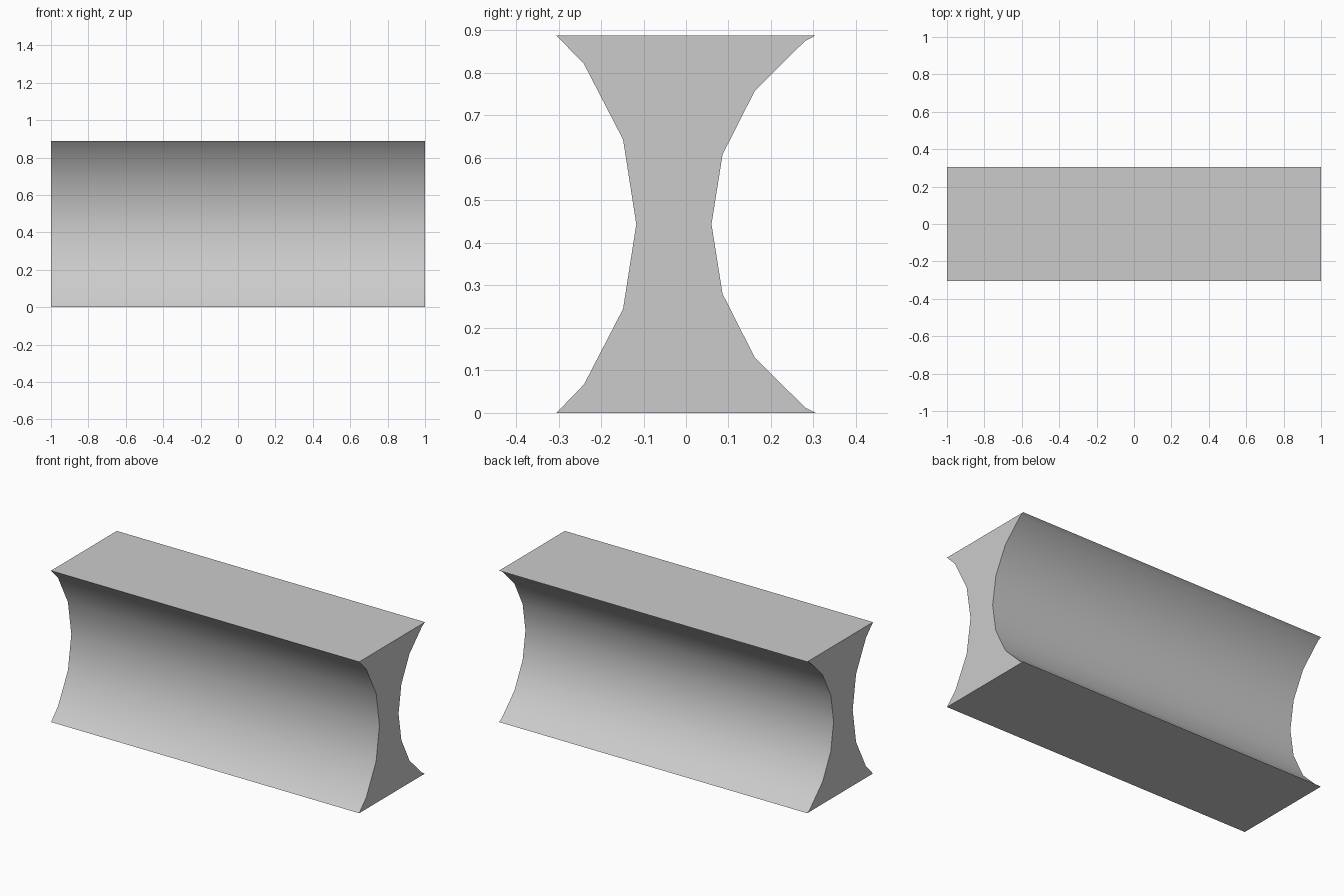
import bpy
import bmesh
import math

LENGTH, HEIGHT = 2.0, 0.888

if "Cube" in bpy.data.objects:
    bpy.data.objects.remove(bpy.data.objects["Cube"], do_unlink=True)

grey = bpy.data.materials.new("plain grey")
grey.use_nodes = True
colour = (0.6, 0.6, 0.6, 1.0)
grey.diffuse_color = colour
grey.node_tree.nodes["Principled BSDF"].inputs["Base Color"].default_value = colour

# Lower half of each concave side, from the foot to the waist (y, z)
front_curve = [(-0.305, 0), (-0.24, 0.067), (-0.148, 0.245), (-0.117, HEIGHT / 2)]
back_curve = [(0.305, 0), (0.28, 0.013), (0.162, 0.13), (0.086, 0.28), (0.06, HEIGHT / 2)]


def full_height(curve):
    """Mirror a half curve about mid height."""
    return curve + [(y, HEIGHT - z) for y, z in reversed(curve[:-1])]


# Waisted block: closed cross-section extruded along x
outline = full_height(back_curve) + full_height(front_curve)[::-1]
bm = bmesh.new()
end = bm.faces.new([bm.verts.new((-LENGTH / 2, y, z)) for y, z in outline])
result = bmesh.ops.extrude_face_region(bm, geom=[end], use_keep_orig=True)
moved = [v for v in result["geom"] if isinstance(v, bmesh.types.BMVert)]
bmesh.ops.translate(bm, verts=moved, vec=(LENGTH, 0, 0))
bmesh.ops.recalc_face_normals(bm, faces=bm.faces)

mesh = bpy.data.meshes.new("waisted_block")
bm.to_mesh(mesh)
bm.free()
mesh.materials.append(grey)
block = bpy.data.objects.new("waisted_block", mesh)
bpy.context.collection.objects.link(block)

# Smooth hollows with crisp ends, top and base
bpy.ops.object.select_all(action="DESELECT")
block.select_set(True)
bpy.context.view_layer.objects.active = block
bpy.ops.object.shade_smooth_by_angle(angle=math.radians(25))
